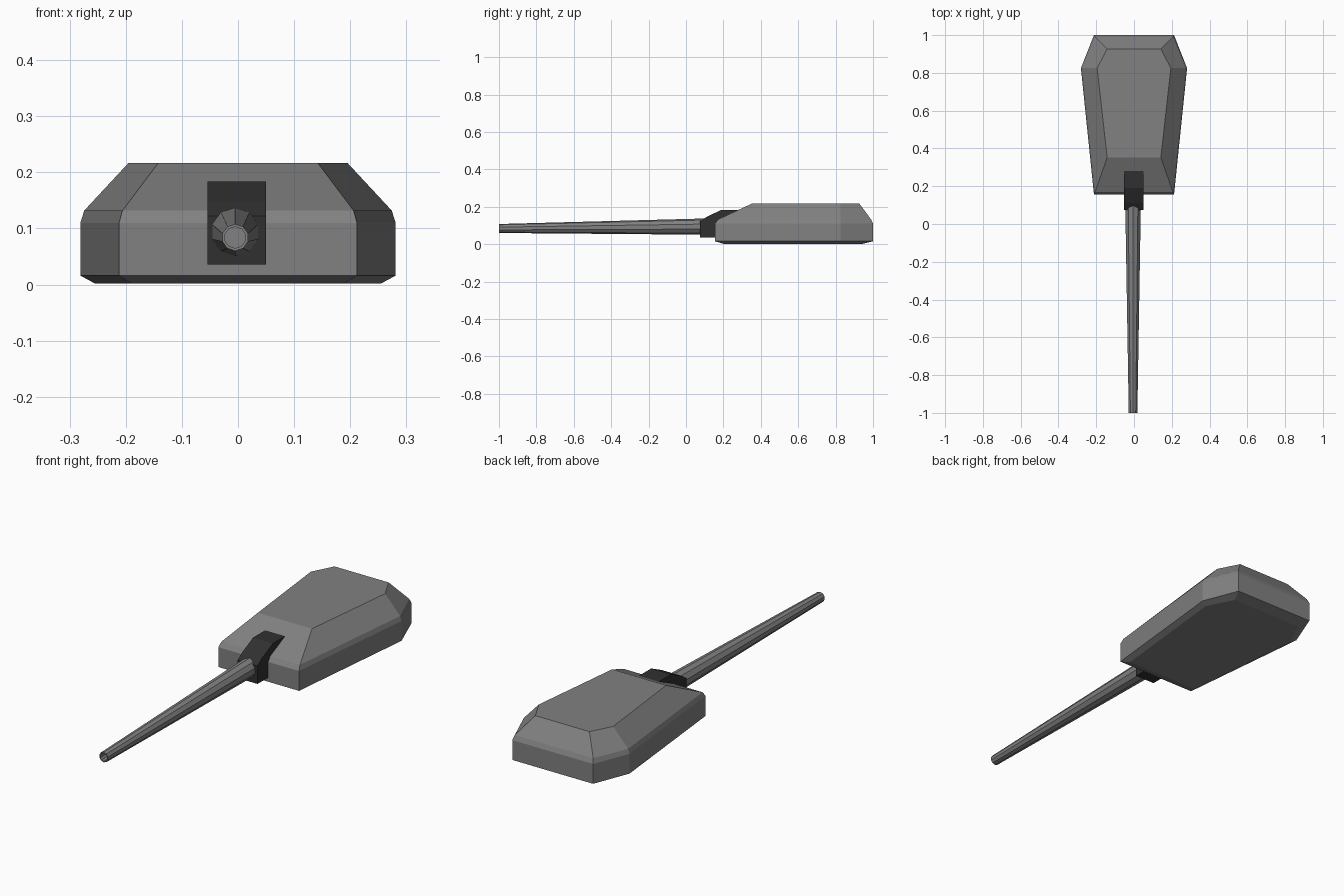
import bpy, bmesh, math

if "Cube" in bpy.data.objects:
    bpy.data.objects.remove(bpy.data.objects["Cube"])


def material(name, v):
    m = bpy.data.materials.new(name)
    m.diffuse_color = (v, v, v, 1)
    m.use_nodes = True
    m.node_tree.nodes["Principled BSDF"].inputs["Base Color"].default_value = m.diffuse_color
    return m


def loft(name, rings, mat):
    """Skin a list of equal-length vertex rings and cap both ends."""
    bm = bmesh.new()
    rows = [[bm.verts.new(p) for p in ring] for ring in rings]
    n = len(rows[0])
    for a, b in zip(rows, rows[1:]):
        for i in range(n):
            j = (i + 1) % n
            bm.faces.new((a[i], a[j], b[j], b[i]))
    bm.faces.new(rows[0])
    bm.faces.new(rows[-1])
    bmesh.ops.recalc_face_normals(bm, faces=bm.faces[:])
    me = bpy.data.meshes.new(name)
    bm.to_mesh(me)
    bm.free()
    me.materials.append(mat)
    ob = bpy.data.objects.new(name, me)
    bpy.context.collection.objects.link(ob)
    return ob


grey = material("mid_grey", 0.22)
dark = material("dark_grey", 0.03)


# Turret shell: six-sided outline at several heights
def outline(z, front, wide, back):
    half = [front, wide, back]
    return [(x, y, z) for x, y in half] + [(-x, y, z) for x, y in reversed(half)]


loft("turret_shell", [
    outline(0.002, (0.19, 0.20), (0.255, 0.815), (0.19, 0.945)),
    outline(0.016, (0.212, 0.155), (0.281, 0.825), (0.212, 1.0)),
    outline(0.11, (0.212, 0.155), (0.281, 0.825), (0.212, 1.0)),
    outline(0.132, (0.206, 0.17), (0.274, 0.825), (0.206, 0.99)),
    outline(0.217, (0.142, 0.352), (0.195, 0.825), (0.142, 0.927)),
], grey)

# Mantlet: side profile extruded across x
profile = [(0.075, 0.036), (0.075, 0.122), (0.11, 0.146), (0.19, 0.184),
           (0.285, 0.184), (0.285, 0.036)]
loft("gun_mantlet", [[(x, y, z) for y, z in profile] for x in (-0.054, 0.05)], dark)


# Barrel: tapered tube with a shallow bore
def circle(y, z, r, n=10):
    return [(-0.005 + r * math.sin(2 * math.pi * i / n), y,
             z + r * math.cos(2 * math.pi * i / n)) for i in range(n)]


loft("gun_barrel", [
    circle(0.15, 0.094, 0.044),
    circle(0.08, 0.094, 0.043),
    circle(-1.0, 0.084, 0.024),
    circle(-1.0, 0.084, 0.019),
    circle(-0.96, 0.084, 0.019),
], grey)
